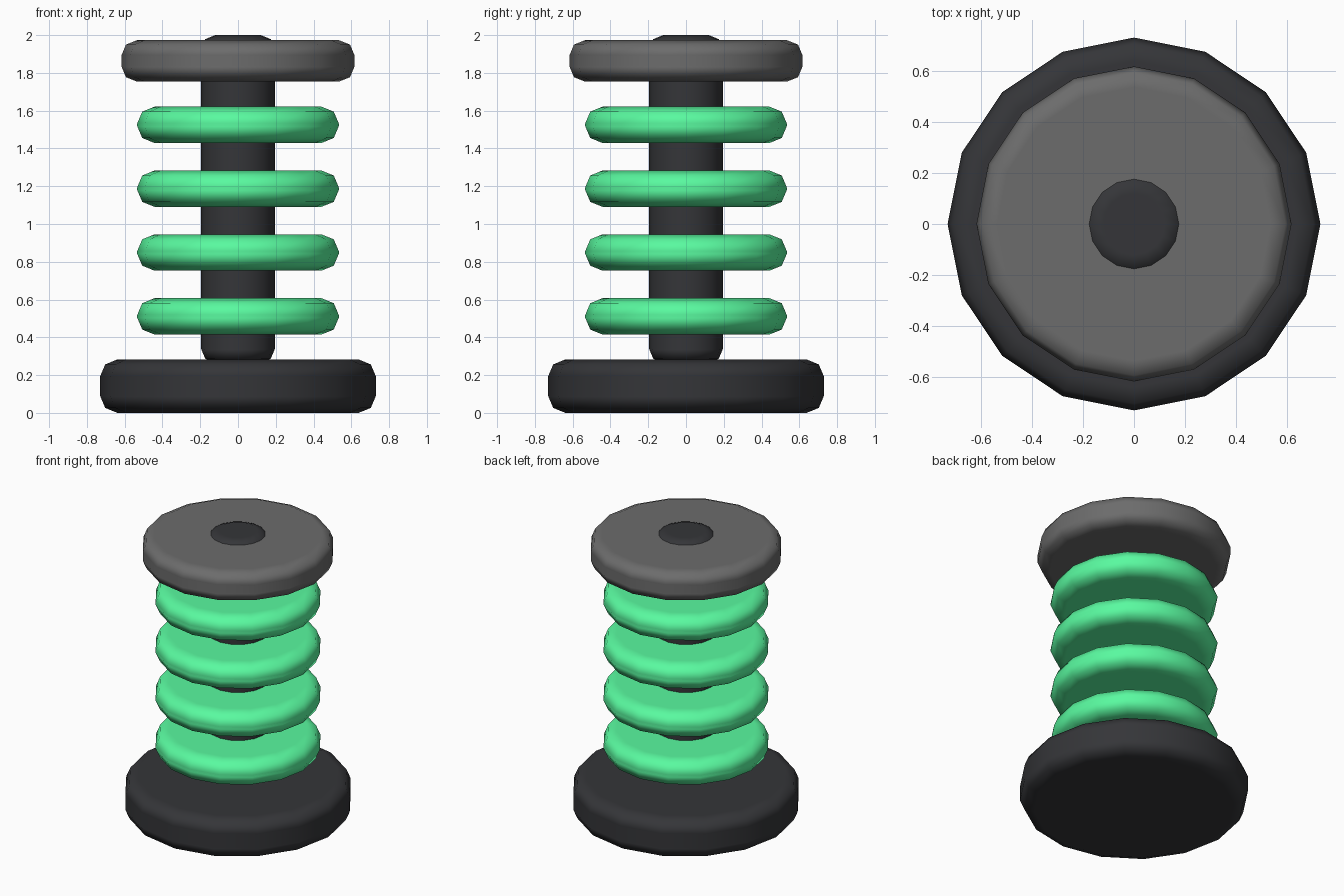
import bpy

if "Cube" in bpy.data.objects:
    bpy.data.objects.remove(bpy.data.objects["Cube"])


def material(name, rgb):
    m = bpy.data.materials.new(name)
    m.diffuse_color = (*rgb, 1)
    m.use_nodes = True
    m.node_tree.nodes["Principled BSDF"].inputs["Base Color"].default_value = m.diffuse_color
    return m


DARK = material("dark_rubber", (0.035, 0.036, 0.04))
GREY = material("grey_metal", (0.15, 0.15, 0.15))
GREEN = material("green_glow", (0.10, 0.95, 0.35))


def disc(name, radius, z0, z1, bevel, mat):
    """16-sided cylinder with a soft two-step bevel on both rims."""
    bpy.ops.mesh.primitive_cylinder_add(
        vertices=16, radius=radius, depth=z1 - z0, location=(0, 0, (z0 + z1) / 2))
    ob = bpy.context.object
    ob.name = name
    ob.data.materials.append(mat)
    bpy.ops.object.shade_smooth()
    mod = ob.modifiers.new("rim_bevel", 'BEVEL')
    mod.width = bevel
    mod.segments = 2
    mod.limit_method = 'ANGLE'
    mod.angle_limit = 0.9
    mod.harden_normals = True
    return ob


# Foot and central rod
disc("base", 0.73, 0.0, 0.283, 0.09, DARK)
disc("rod", 0.195, 0.265, 2.0, 0.073, DARK)

# Stack of four coil rings
for i in range(4):
    z = 0.511 + i * 0.338
    disc(f"coil_ring_{i + 1}", 0.534, z - 0.096, z + 0.096, 0.09, GREEN)

# Top plate
disc("top_plate", 0.617, 1.754, 1.973, 0.08, GREY)
